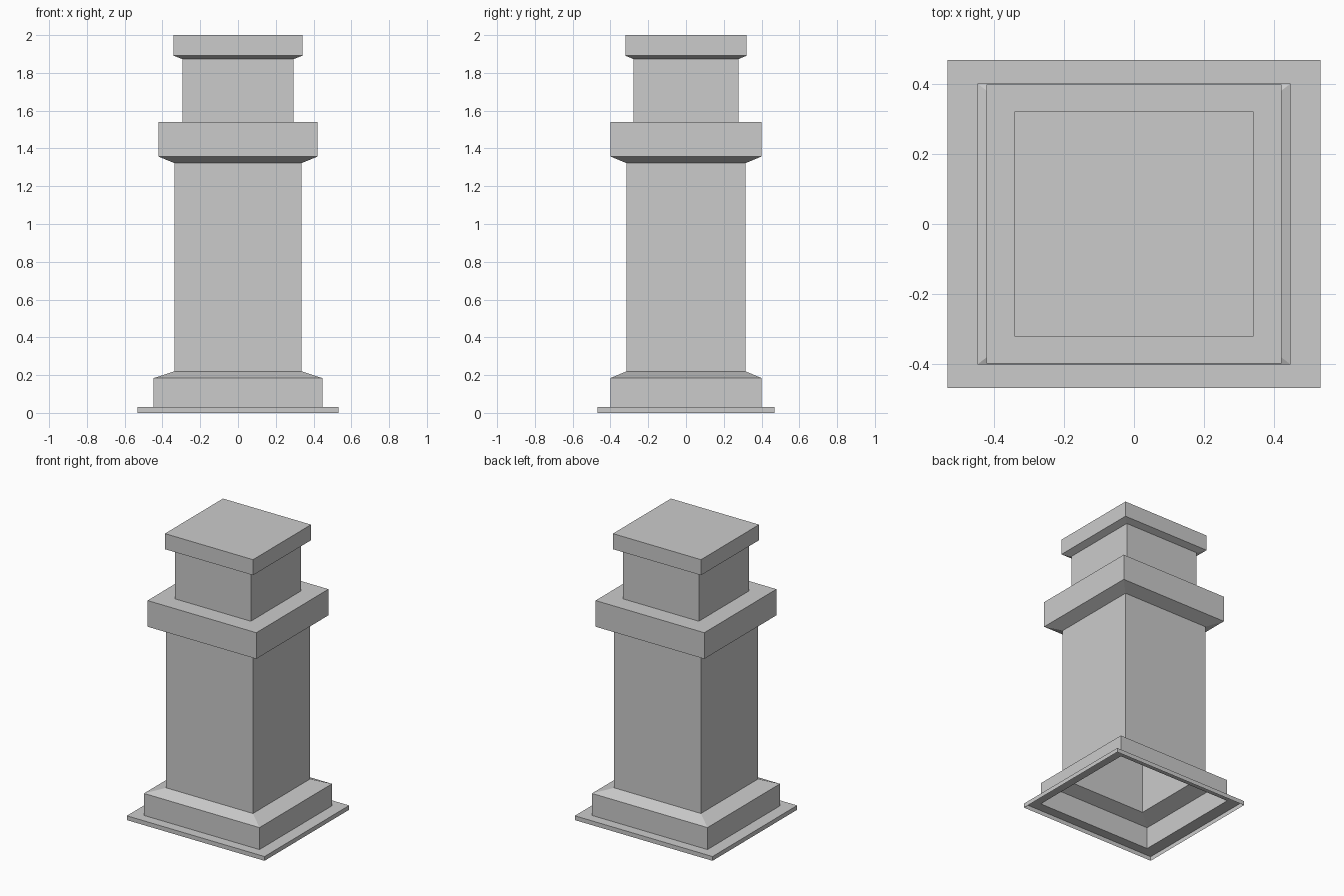
import bpy
import bmesh

cube = bpy.data.objects.get("Cube")
if cube:
    bpy.data.objects.remove(cube, do_unlink=True)

stone = bpy.data.materials.new("grey_stone")
stone.use_nodes = True
GREY = (0.6, 0.6, 0.6, 1.0)
stone.diffuse_color = GREY
stone.node_tree.nodes["Principled BSDF"].inputs["Base Color"].default_value = GREY

# Rectangular half sizes (x, y) shared by neighbouring parts
FLANGE = (0.533, 0.468)
PLINTH = (0.447, 0.401)
SHAFT = (0.336, 0.315)
COLLAR = (0.421, 0.399)
NECK = (0.294, 0.278)
CAP = (0.341, 0.321)


def shell(name, rings, closed_top=False):
    """Loft a hollow rectangular shell through (half size, height) rings."""
    bm = bmesh.new()
    loops = []
    for (hx, hy), z in rings:
        corners = ((-hx, -hy), (hx, -hy), (hx, hy), (-hx, hy))
        loops.append([bm.verts.new((x, y, z)) for x, y in corners])
    for low, high in zip(loops, loops[1:]):
        for i in range(4):
            j = (i + 1) % 4
            bm.faces.new((low[i], low[j], high[j], high[i]))
    if closed_top:
        bm.faces.new(loops[-1])
    mesh = bpy.data.meshes.new(name)
    bm.to_mesh(mesh)
    bm.free()
    mesh.materials.append(stone)
    obj = bpy.data.objects.new(name, mesh)
    bpy.context.collection.objects.link(obj)
    return obj


# Thin foot flange, open underneath
shell("base_flange", [(FLANGE, 0), (FLANGE, 0.03), (PLINTH, 0.03)])
# Plinth with sloped shoulder
shell("plinth", [(PLINTH, 0.03), (PLINTH, 0.184), (SHAFT, 0.22)])
# Main shaft
shell("shaft", [(SHAFT, 0.22), (SHAFT, 1.322)])
# Projecting collar with sloped underside and flat ledge
shell("collar", [(SHAFT, 1.322), (COLLAR, 1.357), (COLLAR, 1.54), (NECK, 1.54)])
# Narrow neck
shell("neck", [(NECK, 1.54), (NECK, 1.873)])
# Flat cap with sloped underside
shell("cap", [(NECK, 1.873), (CAP, 1.891), (CAP, 2.0)], closed_top=True)
